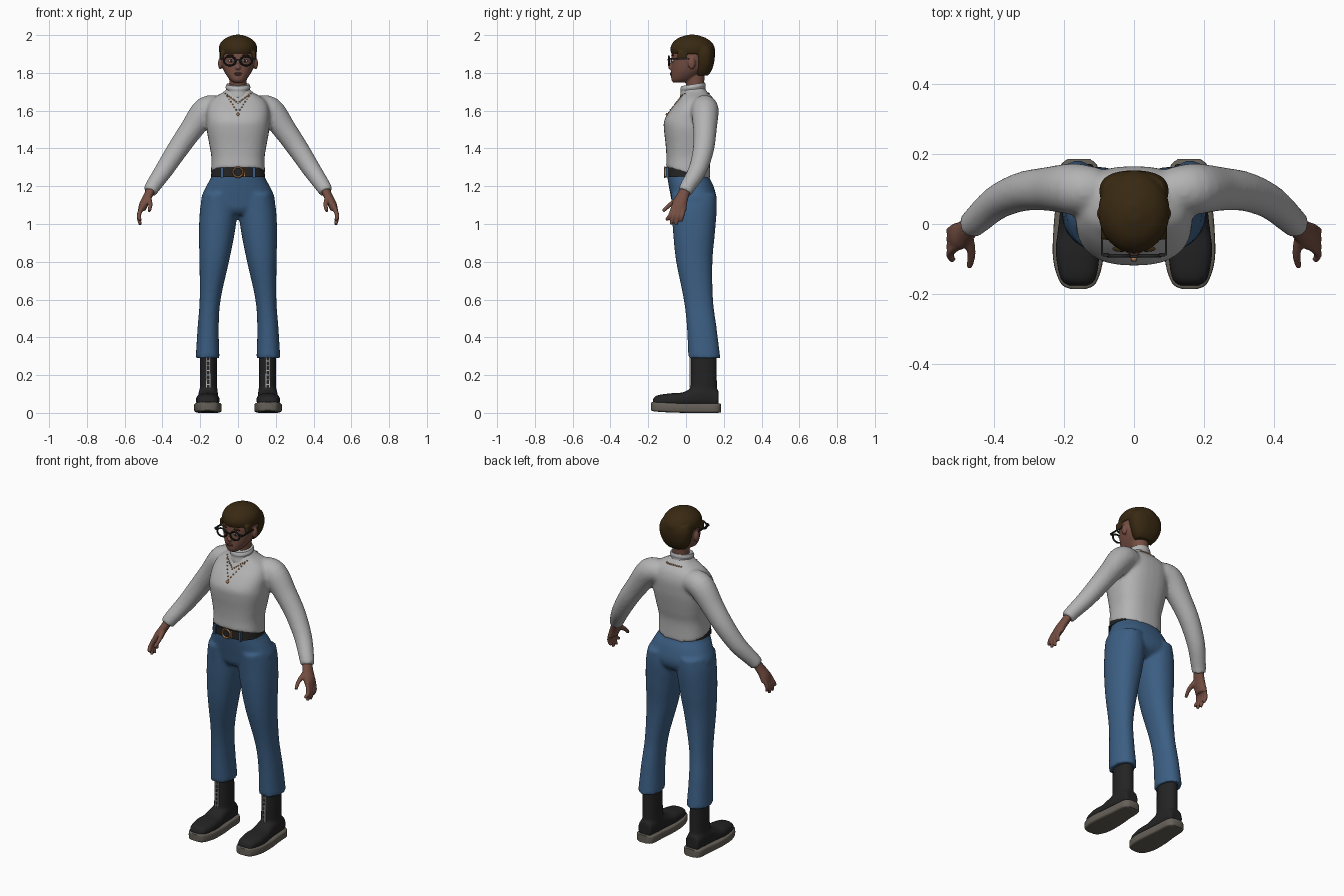
import bpy, bmesh, math
from mathutils import Vector, Matrix

if "Cube" in bpy.data.objects:
    bpy.data.objects.remove(bpy.data.objects["Cube"], do_unlink=True)


def material(name, r, g, b):
    m = bpy.data.materials.new(name)
    m.use_nodes = True
    m.diffuse_color = (r, g, b, 1)
    bsdf = next(n for n in m.node_tree.nodes if n.type == 'BSDF_PRINCIPLED')
    bsdf.inputs["Base Color"].default_value = (r, g, b, 1)
    bsdf.inputs["Roughness"].default_value = 0.8
    return m


KNIT = material("grey knit", .45, .45, .45)
DENIM = material("blue denim", .045, .114, .23)
SKIN = material("brown skin", .18, .078, .055)
HAIR = material("dark brown hair", .04, .022, .006)
BLACK = material("black leather", .017, .017, .018)
SOLE = material("taupe rubber", .13, .115, .095)
GOLD = material("gold", .5, .22, .08)
SILVER = material("silver", .45, .45, .45)
LIPS = material("dark lips", .13, .045, .035)
WHITE = material("eye white", .4, .38, .36)


def spline(rows, steps=5):
    """Smooth in-between rows through the given ones."""
    out = []
    for i in range(len(rows) - 1):
        p = [rows[max(0, min(len(rows) - 1, i + k))] for k in (-1, 0, 1, 2)]
        for s in range(steps):
            t = s / steps
            out.append([b + .5 * t * (c - a + t * (2*a - 5*b + 4*c - d + t * (3*(b - c) + d - a)))
                        for a, b, c, d in zip(*p)])
    return out + [list(rows[-1])]


def skin_rings(bm, rings):
    loops = [[bm.verts.new(v) for v in ring] for ring in rings]
    n = len(loops[0])
    for a, b in zip(loops, loops[1:]):
        for i in range(n):
            bm.faces.new((a[i], a[(i + 1) % n], b[(i + 1) % n], b[i]))
    bm.faces.new(loops[0])
    bm.faces.new(loops[-1])


def loft(bm, rows, axis='z', power=2.0, side=1, n=32):
    """Rows are (position, low a, high a, low b, high b)."""
    rings = []
    for t, a0, a1, b0, b1 in spline(rows):
        ring = []
        for i in range(n):
            c, s = math.cos(math.tau * i / n), math.sin(math.tau * i / n)
            a = (a0 + a1) / 2 + (a1 - a0) / 2 * math.copysign(abs(c) ** (2 / power), c)
            b = (b0 + b1) / 2 + (b1 - b0) / 2 * math.copysign(abs(s) ** (2 / power), s)
            ring.append((side * a, b, t) if axis == 'z' else (side * a, t, b))
        rings.append(ring)
    skin_rings(bm, rings)


def body(bm, rows, **kw):
    """Loft that is symmetric in x: rows are (z, half width, front, back)."""
    loft(bm, [(z, -w, w, f, b) for z, w, f, b in rows], **kw)


def tube(bm, path, side=1, n=16):
    """Round limb along points (x, y, z, radius)."""
    pts = spline(path)
    rings = []
    for i, (x, y, z, r) in enumerate(pts):
        a, b = pts[max(0, i - 1)], pts[min(len(pts) - 1, i + 1)]
        t = (Vector(b[:3]) - Vector(a[:3])).normalized()
        u = t.cross((0, 1, 0)).normalized()
        v = t.cross(u)
        ring = [Vector((x, y, z)) + r * (u * math.cos(k * math.tau / n) + v * math.sin(k * math.tau / n))
                for k in range(n)]
        rings.append([(side * p.x, p.y, p.z) for p in ring])
    skin_rings(bm, rings)


def blob(bm, loc, size, seg=16):
    m = Matrix.Translation(loc) @ Matrix.Diagonal((*size, 1))
    bmesh.ops.create_uvsphere(bm, u_segments=seg, v_segments=seg // 2, radius=1, matrix=m)


def box(bm, loc, size):
    bmesh.ops.create_cube(bm, size=1, matrix=Matrix.Translation(loc) @ Matrix.Diagonal((*size, 1)))


def hoop(bm, loc, rx, rz, r, n=28, m=8):
    """Upright ring facing the front."""
    grid = []
    for i in range(n):
        c, s = math.cos(math.tau * i / n), math.sin(math.tau * i / n)
        grid.append([bm.verts.new((loc[0] + c * (rx + r * math.cos(math.tau * k / m)),
                                   loc[1] + r * math.sin(math.tau * k / m),
                                   loc[2] + s * (rz + r * math.cos(math.tau * k / m)))) for k in range(m)])
    for i in range(n):
        a, b = grid[i], grid[(i + 1) % n]
        for k in range(m):
            bm.faces.new((a[k], a[(k + 1) % m], b[(k + 1) % m], b[k]))


def finish(name, bm, mat, voxel=0, relax=4):
    bmesh.ops.recalc_face_normals(bm, faces=bm.faces)
    me = bpy.data.meshes.new(name)
    bm.to_mesh(me)
    bm.free()
    me.materials.append(mat)
    me.shade_smooth()
    me.set_sharp_from_angle(angle=math.radians(45))
    ob = bpy.data.objects.new(name, me)
    bpy.context.collection.objects.link(ob)
    if voxel:
        rm = ob.modifiers.new("fuse", 'REMESH')
        rm.mode, rm.voxel_size, rm.use_smooth_shade = 'VOXEL', voxel, True
        sm = ob.modifiers.new("relax", 'SMOOTH')
        sm.factor, sm.iterations = .5, relax
    return ob


SIDES = ((1, "left"), (-1, "right"))

# Jeans: hips fused with two flared legs
bm = bmesh.new()
body(bm, [(1.295, .132, -.1, .112), (1.25, .141, -.099, .122), (1.2, .168, -.091, .146),
          (1.13, .196, -.078, .163), (1.08, .17, -.068, .15), (1.05, .1, -.045, .11)], power=2.3)
for s, _ in SIDES:
    loft(bm, [(1.16, .02, .185, -.08, .16), (1.08, .003, .201, -.075, .163), (.95, .018, .207, -.068, .153),
              (.8, .048, .204, -.052, .14), (.6, .092, .203, -.012, .143), (.45, .102, .214, .005, .162),
              (.29, .098, .224, .012, .182)], power=2.2, side=s)
finish("jeans", bm, DENIM, .01)

# Sweater: torso fused with sleeves, hem lower at the back
bm = bmesh.new()
body(bm, [(1.27, .144, -.106, .128), (1.35, .141, -.104, .128), (1.42, .152, -.108, .142),
          (1.5, .166, -.117, .157), (1.55, .167, -.115, .163), (1.61, .165, -.079, .164),
          (1.66, .14, -.038, .148), (1.7, .075, -.018, .112), (1.72, .058, -.015, .1)], power=2.5)
for v in bm.verts:
    if v.co.z < 1.36:
        v.co.z -= .27 * v.co.y * (1.36 - v.co.z) / .09
for s, _ in SIDES:
    tube(bm, [(.1, .095, 1.615, .064), (.17, .1, 1.6, .073), (.25, .1, 1.495, .062), (.32, .092, 1.395, .056),
              (.39, .062, 1.288, .049), (.45, .01, 1.2, .041), (.466, -.006, 1.17, .038)], side=s, n=24)
sweater = finish("sweater", bm, KNIT, .01)

# Rolled collar
bm = bmesh.new()
body(bm, [(1.665, .066, -.028, .108), (1.685, .068, -.032, .108), (1.71, .062, -.028, .102),
          (1.725, .066, -.03, .104), (1.74, .06, -.024, .1)])
for v in bm.verts:
    v.co.z += .15 * (v.co.y - .04)
finish("collar", bm, KNIT)

# Belt, its loops and buckle
bm = bmesh.new()
body(bm, [(1.25, .144, -.108, .12), (1.298, .137, -.107, .115)], power=2.5)
finish("belt", bm, BLACK)
bm = bmesh.new()
for s, _ in SIDES:
    box(bm, (s * .085, -.1, 1.274), (.014, .014, .056))
finish("belt_loops", bm, DENIM)
bm = bmesh.new()
hoop(bm, (0, -.112, 1.274), .026, .026, .005)
box(bm, (.034, -.11, 1.274), (.006, .008, .045))
finish("buckle", bm, GOLD)

# Neck and head with nose and ears
bm = bmesh.new()
body(bm, [(1.67, .048, 0, .09), (1.74, .046, 0, .096), (1.83, .05, -.01, .1)])
body(bm, [(1.748, .022, -.066, -.01), (1.762, .042, -.077, .03), (1.79, .063, -.079, .075),
          (1.82, .078, -.078, .11), (1.86, .088, -.076, .13), (1.9, .091, -.076, .14),
          (1.95, .078, -.055, .12), (1.98, .04, -.01, .08)], power=2.2)
blob(bm, (0, -.079, 1.828), (.015, .016, .011))
blob(bm, (0, -.074, 1.85), (.009, .011, .028))
for s, _ in SIDES:
    blob(bm, (s * .094, .03, 1.85), (.012, .02, .032))
finish("head", bm, SKIN, .005, 3)

# Cropped hair: cap plus the part behind the ears
bm = bmesh.new()
body(bm, [(1.9, .097, -.078, .152), (1.93, .102, -.083, .153), (1.96, .092, -.07, .138),
          (1.985, .064, -.04, .105), (2.002, .02, .01, .055)])
body(bm, [(1.785, .055, .05, .115), (1.81, .075, .045, .134), (1.85, .092, .045, .148),
          (1.9, .099, .035, .153), (1.94, .09, .03, .145)], power=2.4)
for s, _ in SIDES:
    box(bm, (s * .085, -.02, 1.895), (.018, .05, .04))
finish("hair", bm, HAIR, .006, 4)

# Eyes, brows and mouth
whites, pupils, brows, mouth = (bmesh.new() for _ in range(4))
for s, _ in SIDES:
    blob(whites, (s * .036, -.07, 1.864), (.016, .008, .008))
    blob(pupils, (s * .036, -.076, 1.864), (.007, .004, .007))
    blob(brows, (s * .04, -.071, 1.893), (.022, .008, .004))
blob(mouth, (0, -.079, 1.797), (.022, .007, .005))
blob(mouth, (0, -.078, 1.79), (.017, .007, .005))
for n, b, m in (("eyes", whites, WHITE), ("pupils", pupils, BLACK), ("eyebrows", brows, HAIR), ("lips", mouth, LIPS)):
    finish(n, b, m)

# Glasses
bm = bmesh.new()
for s, _ in SIDES:
    hoop(bm, (s * .043, -.091, 1.863), .031, .024, .005)
    box(bm, (s * .08, -.088, 1.874), (.018, .01, .012))
    box(bm, (s * .091, -.03, 1.874), (.006, .12, .008))
box(bm, (0, -.094, 1.87), (.024, .007, .007))
finish("glasses", bm, BLACK)

# Hands: palm, four fingers and thumb
FINGERS = [(-.063, -.084, -.105, 1.022), (-.044, -.064, -.08, .998),
           (-.025, -.042, -.053, .996), (-.008, -.02, -.027, 1.014)]
for s, label in SIDES:
    bm = bmesh.new()
    loft(bm, [(1.19, .434, .484, -.03, .03), (1.15, .45, .502, -.052, .016), (1.11, .47, .522, -.073, .006),
              (1.07, .49, .53, -.076, .003)], side=s)
    for base, mid, tip, z in FINGERS:
        tube(bm, [(.505, base, 1.1, .012), (.525, mid, 1.045, .0115), (.517, tip, z, .009)], side=s)
    tube(bm, [(.476, -.03, 1.14, .017), (.464, -.083, 1.103, .012), (.47, -.122, 1.068, .009)], side=s)
    finish(label + "_hand", bm, SKIN, .005, 2)

# Boots: shaft fused with foot, rubber sole, front lacing
for s, label in SIDES:
    bm = bmesh.new()
    loft(bm, [(.05, .108, .204, .018, .167), (.16, .11, .202, .022, .164), (.33, .112, .203, .026, .163)], side=s)
    loft(bm, [(-.176, .13, .187, .03, .07), (-.155, .109, .21, .03, .092), (-.08, .097, .224, .03, .104),
              (-.02, .1, .218, .03, .108), (.03, .104, .212, .03, .13), (.1, .106, .208, .03, .15),
              (.172, .115, .2, .03, .12)], axis='y', power=2.5, side=s)
    finish(label + "_boot", bm, BLACK, .008)
    bm = bmesh.new()
    loft(bm, [(-.186, .138, .18, .014, .054), (-.168, .108, .21, .008, .058), (-.1, .088, .231, .003, .055),
              (0, .089, .229, 0, .05), (.08, .096, .22, 0, .05), (.16, .102, .213, 0, .05),
              (.185, .125, .19, .003, .048)], axis='y', power=6, side=s)
    finish(label + "_sole", bm, SOLE)
    bm = bmesh.new()
    for k in (-1, 1):
        box(bm, (s * .157 + k * .009, .023, .215), (.006, .008, .16))
    for k in range(6):
        box(bm, (s * .157, .022, .15 + k * .025), (.02, .006, .004))
    finish(label + "_lacing", bm, SILVER)

# Necklace beads laid on the sweater
bpy.context.view_layer.update()
cloth = sweater.evaluated_get(bpy.context.evaluated_depsgraph_get())
bm = bmesh.new()


def bead(x, z, r, front=1):
    hit, p, _, _ = cloth.ray_cast(Vector((x, -front, z)), Vector((0, front, 0)))
    if hit:
        blob(bm, p, (r, r, r), 8)


for low in (1.64, 1.59):
    for i in range(-7, 8):
        bead(i * .0095, low + (1.69 - low) * abs(i) / 7, .0045)
for i in range(-4, 5):
    bead(i * .012, 1.69, .005, -1)
bead(0, 1.58, .009)
finish("necklace", bm, GOLD)
